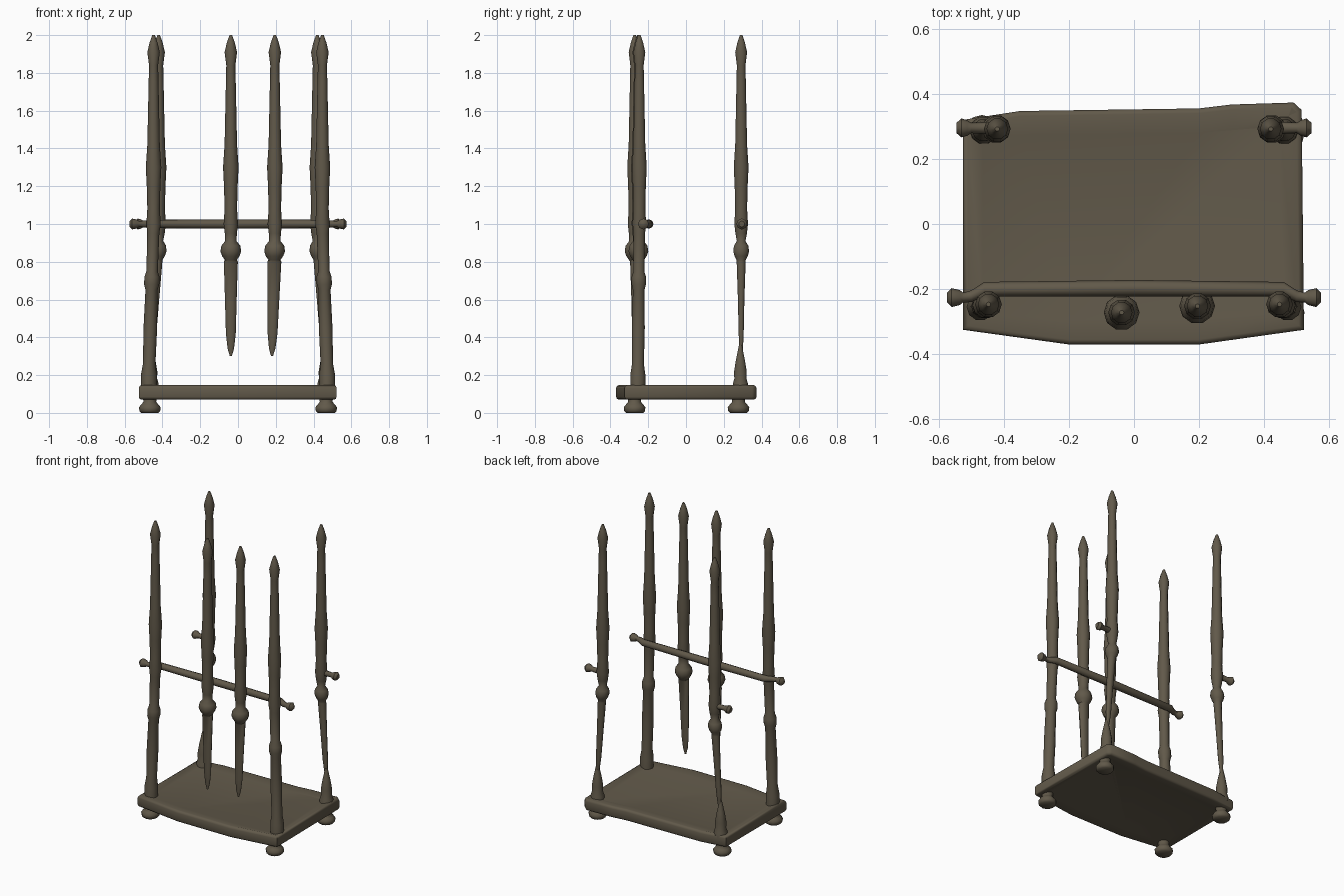
import bpy, bmesh, math

cube = bpy.data.objects.get("Cube")
if cube:
    bpy.data.objects.remove(cube, do_unlink=True)

COLOUR = (0.12, 0.10, 0.068, 1)
wood = bpy.data.materials.new("dark weathered wood")
wood.use_nodes = True
wood.diffuse_color = COLOUR
bsdf = wood.node_tree.nodes["Principled BSDF"]
bsdf.inputs["Base Color"].default_value = COLOUR
bsdf.inputs["Roughness"].default_value = 0.9


def finish(name, bm, angle=50):
    bmesh.ops.recalc_face_normals(bm, faces=bm.faces[:])
    mesh = bpy.data.meshes.new(name)
    bm.to_mesh(mesh)
    bm.free()
    mesh.materials.append(wood)
    obj = bpy.data.objects.new(name, mesh)
    bpy.context.collection.objects.link(obj)
    bpy.ops.object.select_all(action='DESELECT')
    obj.select_set(True)
    bpy.context.view_layer.objects.active = obj
    bpy.ops.object.shade_smooth_by_angle(angle=math.radians(angle))
    return obj


def skin(name, rings):
    """Join rings of points into a closed tube."""
    bm = bmesh.new()
    loops = [[bm.verts.new(p) for p in ring] for ring in rings]
    for a, b in zip(loops, loops[1:]):
        for i in range(len(a)):
            j = (i + 1) % len(a)
            bm.faces.new((a[i], a[j], b[j], b[i]))
    bm.faces.new(loops[0])
    bm.faces.new(loops[-1])
    return finish(name, bm)


def circle(sides):
    return [(math.cos(t), math.sin(t)) for t in (2 * math.pi * i / sides for i in range(sides))]


def turned(name, centre, profile, sides=10):
    """Upright turned part; profile rows are height, radius and optional depth radius."""
    rings = []
    for z, r, *depth in profile:
        x, y = centre(z)
        d = depth[0] if depth else r
        rings.append([(x + c * r, y + s * d, z) for c, s in circle(sides)])
    return skin(name, rings)


def rod(name, path, sides=8):
    """Sideways part; path rows are x, y and radius at rail height."""
    return skin(name, [[(x, y + c * r, 1 + s * r) for c, s in circle(sides)] for x, y, r in path])


def drift(a, b, z0, z1):
    """Centre line leaning from point a at z0 to point b at z1."""
    def at(z):
        t = min(max((z - z0) / (z1 - z0), 0), 1)
        return tuple(p + (q - p) * t for p, q in zip(a, b))
    return at


# Shared turned shapes
handle = [(0.95, .032), (1.0, .038), (1.08, .033), (1.2, .036), (1.3, .041), (1.42, .033),
          (1.75, .026), (1.84, .024), (1.91, .033), (1.96, .021), (2.0, .007)]
collar = [(0.81, .032), (0.83, .046), (0.855, .055), (0.885, .05), (0.91, .03)]
leg = [(0.12, .042), (0.2, .042), (0.26, .033), (0.45, .036), (0.65, .032),
       (0.68, .04), (0.72, .04), (0.75, .03)]
blade = [(0.3, .005, .004), (0.34, .017, .01), (0.42, .026, .014), (0.6, .031, .018), (0.8, .037, .025)]
foot = [(0, .045), (0.01, .055), (0.03, .057), (0.045, .045), (0.058, .034), (0.09, .036)]
socket = [(0.12, .044), (0.155, .042), (0.18, .034), (0.22, .035), (0.28, .025), (0.36, .008)]

# Base tray with shallow dished top and underside
outline = [(-.525, -.325), (-.2, -.37), (.2, -.37), (.522, -.325), (.515, .35), (.49, .373),
           (.3, .367), (.2, .355), (-.35, .347), (-.525, .32)]
bm = bmesh.new()
low = [bm.verts.new((x, y, 0.07)) for x, y in outline]
high = [bm.verts.new((x, y, 0.147)) for x, y in outline]
bottom, top = bm.faces.new(low), bm.faces.new(high)
for i in range(len(outline)):
    j = (i + 1) % len(outline)
    bm.faces.new((low[i], low[j], high[j], high[i]))
bmesh.ops.recalc_face_normals(bm, faces=bm.faces[:])
rims = [e for f in (bottom, top) for e in f.edges]
bmesh.ops.bevel(bm, geom=rims, offset=0.015, segments=2, affect='EDGES', profile=0.5)
bm.faces.ensure_lookup_table()
for f in sorted(bm.faces, key=lambda f: f.calc_area())[-2:]:
    up = 1 if f.normal.z > 0 else -1
    bmesh.ops.inset_region(bm, faces=[f], thickness=0.06, depth=0)
    for v in f.verts:
        v.co.z -= up * 0.012
finish("base_tray", bm, 60)

for side, s in (("right", -1), ("left", 1)):
    # Feet
    for end, y in (("front", -.272), ("back", .278)):
        turned(f"{end}_{side}_foot", lambda z, y=y: (s * .467, y), foot, 12)
    # Front posts
    turned(f"front_{side}_post", drift((s * .472, -.255), (s * .447, -.247), 0.2, 1.0), leg + handle)
    # Back posts: socket on the tray, tapering shaft above
    turned(f"back_{side}_socket", lambda z: (s * .462, .288), socket)
    shaft = [(z, r * .7, d) for z, r, d in blade]
    collar_small = [(z, r * .8) for z, r in collar]
    turned(f"back_{side}_post", drift((s * .458, .292), (s * .42, .292), 0.3, 0.9),
           shaft + collar_small + handle)
    # Back post pegs
    rod(f"back_{side}_peg", [(s * x, .295, r) for x, r in
                             ((.42, .02), (.5, .016), (.512, .024), (.53, .029), (.545, .016))])

# Front rail with knobbed ends
half = [(.575, -.226, .014), (.56, -.226, .029), (.535, -.226, .023), (.525, -.226, .015),
        (.5, -.222, .018), (.46, -.2, .022)]
rod("front_rail", [(-x, y, r) for x, y, r in half] + [(0, -.197, .025)] + half[::-1])

# Hanging blades
for name, x, y in (("hanging_blade_right", -.038, -.272), ("hanging_blade_left", .195, -.252)):
    turned(name, drift((x - (.015 if x > 0 else 0), y), (x, y), 0.3, 0.9), blade + collar + handle)
